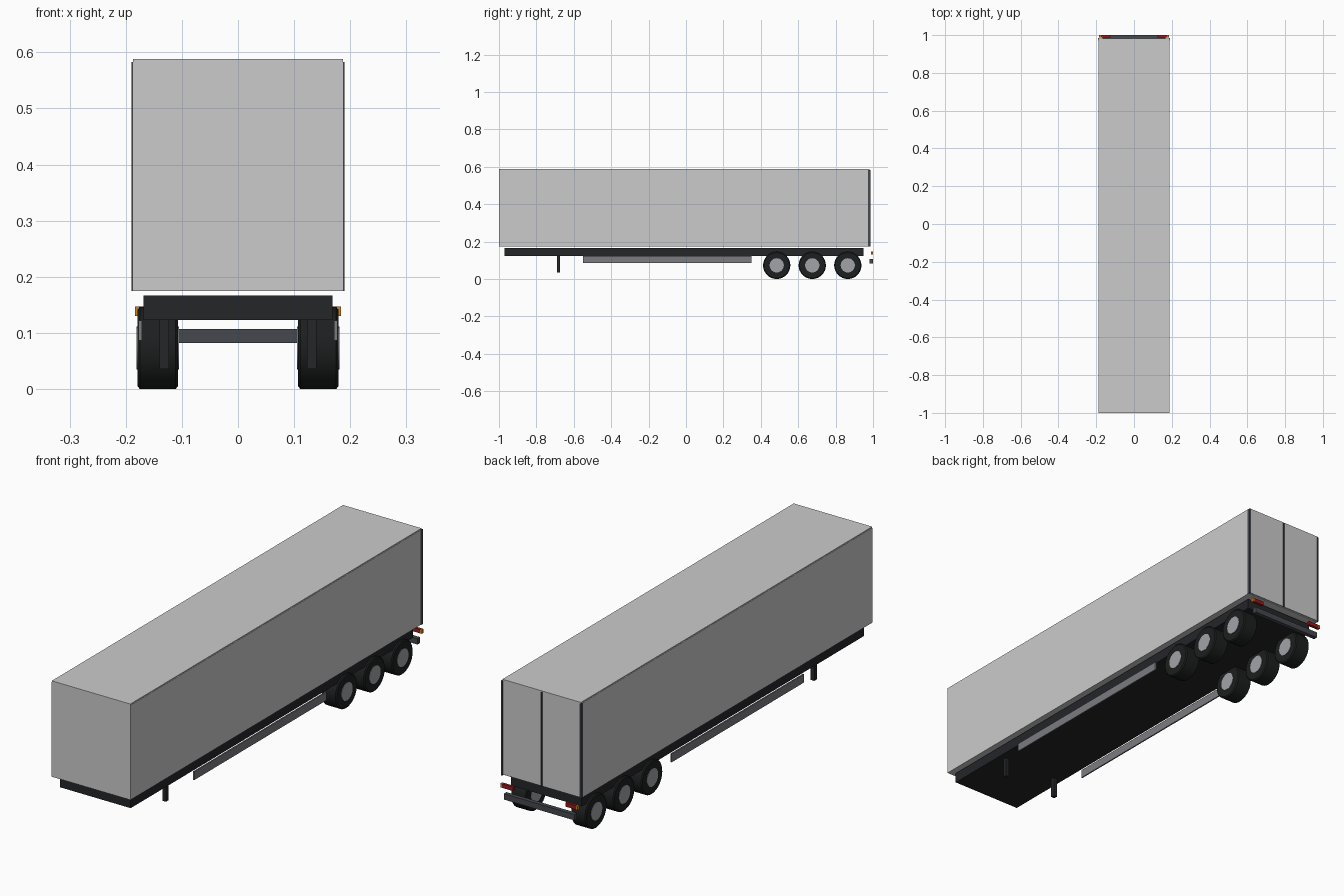
import bpy, math
from mathutils import Matrix

if "Cube" in bpy.data.objects:
    bpy.data.objects.remove(bpy.data.objects["Cube"])


def material(name, r, g, b):
    m = bpy.data.materials.new(name)
    m.diffuse_color = (r, g, b, 1)
    m.use_nodes = True
    m.node_tree.nodes["Principled BSDF"].inputs["Base Color"].default_value = m.diffuse_color
    return m


black = material("chassis_black", 0.018, 0.019, 0.022)
rubber = material("tyre_rubber", 0.012, 0.014, 0.014)
steel = material("dark_steel", 0.06, 0.065, 0.075)
rail_grey = material("rail_grey", 0.2, 0.2, 0.22)
rim_grey = material("rim_grey", 0.36, 0.37, 0.39)
red = material("lamp_red", 0.3, 0.01, 0.01)
amber = material("lamp_amber", 0.6, 0.22, 0.02)


def box(name, x, y, z, mat=None):
    """Box from (min, max) ranges."""
    bpy.ops.mesh.primitive_cube_add(size=1)
    o = bpy.context.object
    o.name = name
    o.data.transform(Matrix.Translation([(r[0] + r[1]) / 2 for r in (x, y, z)])
                     @ Matrix.Diagonal([r[1] - r[0] for r in (x, y, z)] + [1]))
    if mat:
        o.data.materials.append(mat)
    return o


def pair(name, x, y, z, mat=None):
    """Box on the right side plus its mirror image."""
    box(name + "_right", x, y, z, mat)
    box(name + "_left", (-x[1], -x[0]), y, z, mat)


def lathe(name, profile, x, y, z, mat, n=32):
    """Closed (offset, radius) profile spun about the x axis."""
    k = len(profile)
    verts = [(px, r * math.cos(2 * math.pi * i / n), r * math.sin(2 * math.pi * i / n))
             for i in range(n) for px, r in profile]
    faces = [(i * k + j, i * k + (j + 1) % k,
              (i + 1) % n * k + (j + 1) % k, (i + 1) % n * k + j)
             for i in range(n) for j in range(k)]
    me = bpy.data.meshes.new(name)
    me.from_pydata(verts, [], faces)
    me.materials.append(mat)
    o = bpy.data.objects.new(name, me)
    o.location = (x, y, z)
    bpy.context.collection.objects.link(o)
    bpy.context.view_layer.objects.active = o
    bpy.ops.object.select_all(action='DESELECT')
    o.select_set(True)
    bpy.ops.object.mode_set(mode='EDIT')
    bpy.ops.mesh.select_all(action='SELECT')
    bpy.ops.mesh.normals_make_consistent(inside=False)
    bpy.ops.object.mode_set(mode='OBJECT')
    bpy.ops.object.shade_smooth_by_angle(angle=math.radians(30))


# Cargo body and roof
box("cargo_body", (-0.188, 0.188), (-1.0, 0.977), (0.175, 0.583))
box("roof_panel", (-0.187, 0.187), (-1.0, 0.982), (0.583, 0.588))

# Rear doors, corner posts and centre seal
pair("rear_door", (0.003, 0.184), (0.977, 0.982), (0.178, 0.583))
pair("rear_post", (0.184, 0.190), (0.972, 0.986), (0.175, 0.583), steel)
box("door_seal", (-0.003, 0.003), (0.977, 0.986), (0.178, 0.583), steel)

# Chassis, landing legs and side guards
box("chassis", (-0.168, 0.168), (-0.97, 0.95), (0.123, 0.167), black)
pair("landing_leg", (0.123, 0.140), (-0.69, -0.673), (0.036, 0.123), black)
pair("side_guard", (0.171, 0.177), (-0.55, 0.35), (0.086, 0.122), rail_grey)

# Rear bumper and lamps
box("rear_bumper", (-0.168, 0.168), (0.982, 1.0), (0.082, 0.107), steel)
pair("tail_lamp", (0.125, 0.176), (0.988, 1.0), (0.130, 0.147), red)
pair("marker_lamp", (0.176, 0.184), (0.988, 1.0), (0.130, 0.147), amber)

# Three axles of wide tyres with rims that show on both faces
tyre = [(-0.036, 0.037), (-0.036, 0.068), (-0.032, 0.073),
        (0.032, 0.073), (0.036, 0.068), (0.036, 0.037)]
for side, sx in (("right", 1), ("left", -1)):
    for i, y in enumerate((0.485, 0.675, 0.865)):
        lathe(f"tyre_{side}_{i + 1}", tyre, sx * 0.143, y, 0.073, rubber)
        bpy.ops.mesh.primitive_cylinder_add(
            vertices=32, radius=0.038, depth=0.075,
            location=(sx * 0.143, y, 0.073), rotation=(0, math.pi / 2, 0))
        rim = bpy.context.object
        rim.name = f"rim_{side}_{i + 1}"
        rim.data.materials.append(rim_grey)
        bpy.ops.object.shade_smooth_by_angle(angle=math.radians(30))
